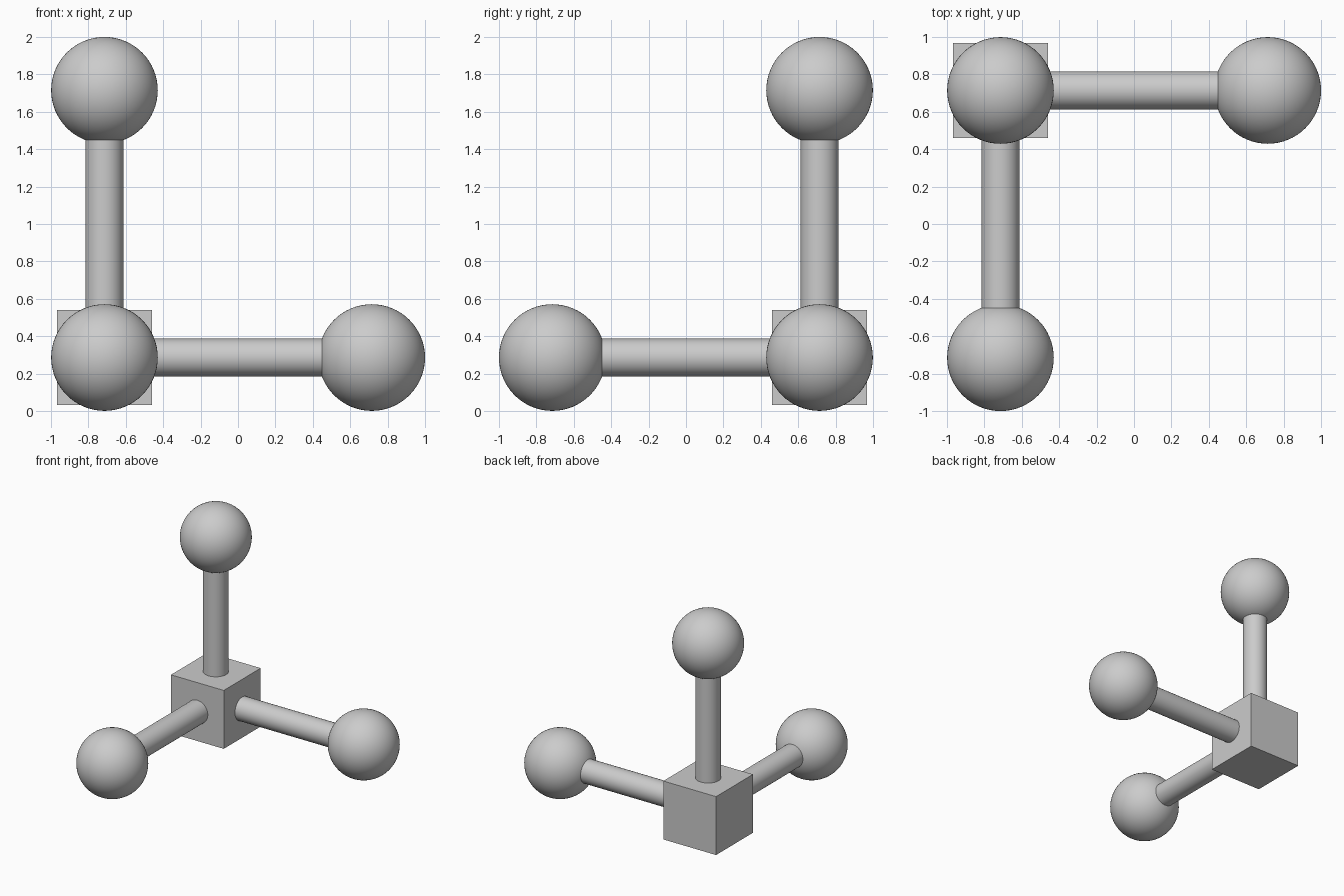
import bpy
from math import pi, radians
from mathutils import Vector

if "Cube" in bpy.data.objects:
    bpy.data.objects.remove(bpy.data.objects["Cube"])

HUB = Vector((-0.714, 0.714, 0.286))  # centre of the corner cube
ARM = 1.429                           # cube centre to ball centre
BALL_R, ROD_R, CUBE = 0.285, 0.101, 0.51


def finish(name, smooth=True):
    obj = bpy.context.object
    obj.name = name
    if smooth:
        bpy.ops.object.shade_smooth_by_angle(angle=radians(30))


# Corner cube joining the three arms
bpy.ops.mesh.primitive_cube_add(size=CUBE, location=HUB)
finish("hub_cube", smooth=False)

# One rod and ball per axis
arms = {
    "right": (Vector((1, 0, 0)), (0, pi / 2, 0)),
    "front": (Vector((0, -1, 0)), (pi / 2, 0, 0)),
    "top": (Vector((0, 0, 1)), (0, 0, 0)),
}
for side, (direction, rotation) in arms.items():
    bpy.ops.mesh.primitive_cylinder_add(
        vertices=48, radius=ROD_R, depth=ARM - 0.2,
        location=HUB + direction * ARM / 2, rotation=rotation)
    finish(side + "_rod")
    bpy.ops.mesh.primitive_uv_sphere_add(
        segments=64, ring_count=32, radius=BALL_R,
        location=HUB + direction * ARM, rotation=rotation)
    finish(side + "_ball")
